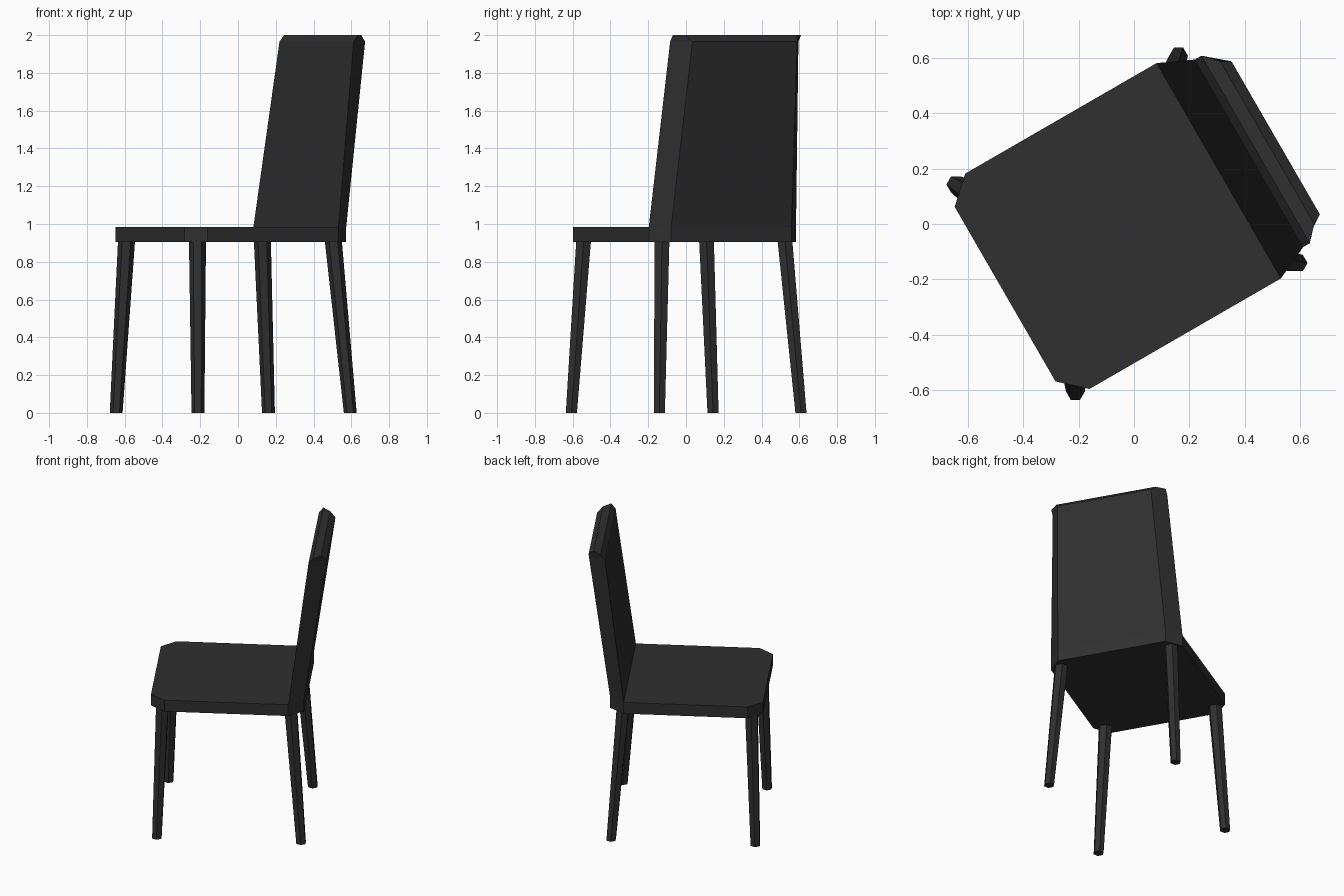
import bpy, bmesh, math
from mathutils import Matrix, Vector

if "Cube" in bpy.data.objects:
    bpy.data.objects.remove(bpy.data.objects["Cube"])

# One dark colour for the whole chair
black = bpy.data.materials.new("matte_black")
black.diffuse_color = (0.029, 0.029, 0.029, 1)
black.use_nodes = True
black.node_tree.nodes["Principled BSDF"].inputs["Base Color"].default_value = black.diffuse_color

# Local frame: u runs front to back, v across; the chair is turned 30 degrees
TURN = Matrix.Rotation(math.radians(30), 4, 'Z') @ Matrix.Translation((0, 0.0135, 0))


def loft(name, rings, cap_bottom=True):
    """Join rings of points with side faces and close the ends."""
    bm = bmesh.new()
    loops = [[bm.verts.new(TURN @ Vector(p)) for p in ring] for ring in rings]
    n = len(loops[0])
    for a, b in zip(loops, loops[1:]):
        for i in range(n):
            j = (i + 1) % n
            bm.faces.new((a[i], a[j], b[j], b[i]))
    bm.faces.new(loops[-1])
    if cap_bottom:
        bm.faces.new(loops[0][::-1])
    bmesh.ops.recalc_face_normals(bm, faces=bm.faces)
    mesh = bpy.data.meshes.new(name)
    bm.to_mesh(mesh)
    bm.free()
    mesh.materials.append(black)
    obj = bpy.data.objects.new(name, mesh)
    bpy.context.collection.objects.link(obj)
    return obj


def mirrored(half, z):
    """Outline from (u, half width) pairs, mirrored across v."""
    return ([(u, -w, z) for u, w in half] +
            [(u, w, z) for u, w in reversed(half)])


# Seat: slab with clipped corners
seat_half = [(-0.531, 0.365), (-0.438, 0.45), (0.362, 0.45), (0.457, 0.368)]
loft("seat", [mirrored(seat_half, z) for z in (0.905, 0.985)])

# Backrest: leaning, tapered panel with clipped rear corners and bevelled top
loft("backrest", [
    mirrored([(0.362, 0.45), (0.457, 0.368)], 0.985),
    mirrored([(0.488, 0.392), (0.600, 0.320)], 1.966),
    mirrored([(0.516, 0.392), (0.565, 0.340)], 2.0),
], cap_bottom=False)


# Legs: splayed, tapered six-sided posts
def hexagon(u, v, r, z):
    angles = [math.radians(30 + 60 * k) for k in range(6)]
    return [(u + r * math.cos(a), v + r * math.sin(a), z) for a in angles]


for part, foot_u, top_u in (("front_leg", -0.487, -0.457), ("back_leg", 0.444, 0.374)):
    for side, s in (("left", 1), ("right", -1)):
        loft(f"{part}_{side}", [hexagon(foot_u, s * 0.433, 0.034, 0),
                                hexagon(top_u, s * 0.376, 0.045, 0.906)])
